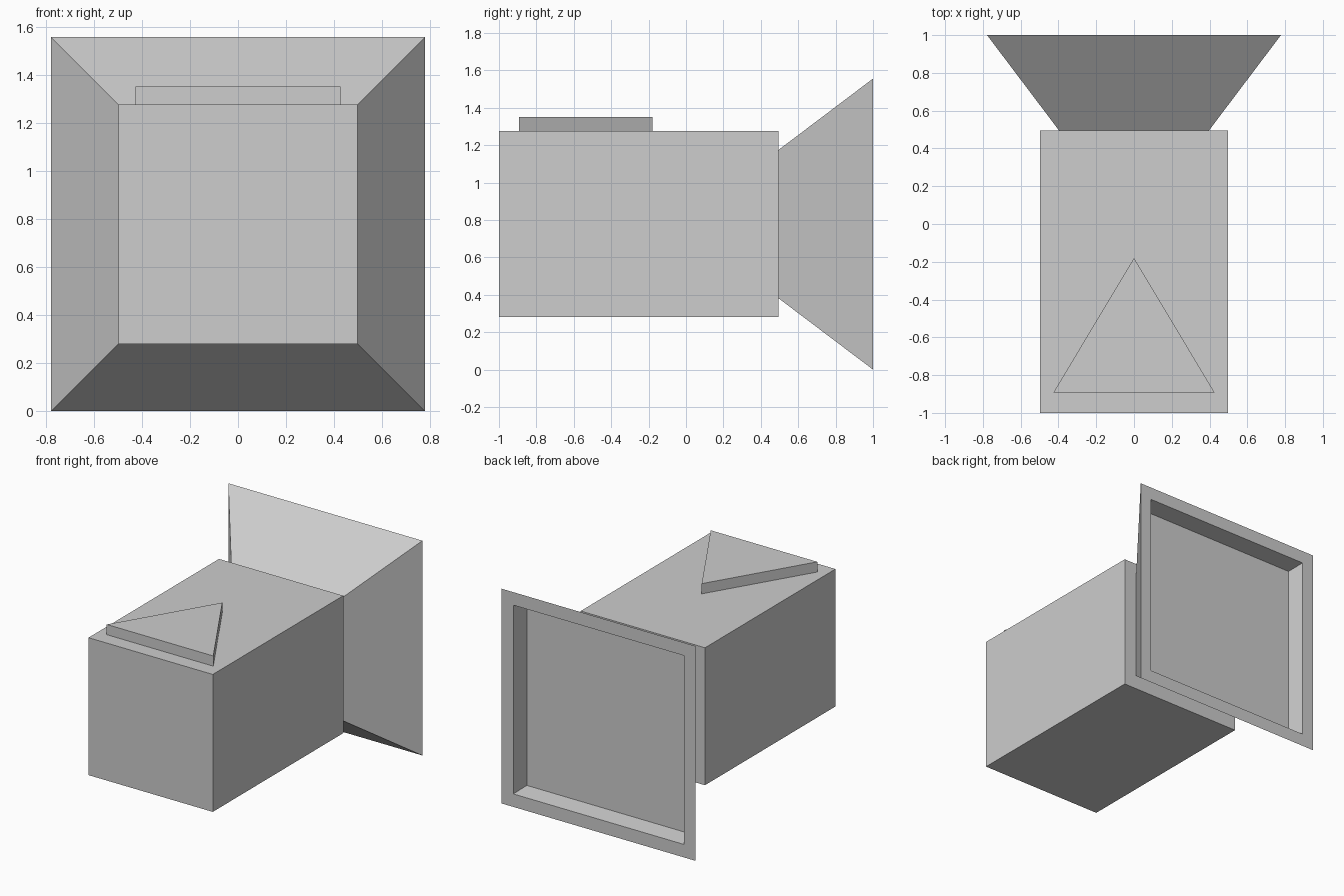
import bpy
import bmesh
from mathutils import Vector

if "Cube" in bpy.data.objects:
    bpy.data.objects.remove(bpy.data.objects["Cube"], do_unlink=True)

MID_Z = 0.778

grey = bpy.data.materials.new("mid_grey")
grey.use_nodes = True
grey.diffuse_color = (0.61, 0.61, 0.61, 1)
grey.node_tree.nodes["Principled BSDF"].inputs["Base Color"].default_value = (0.61, 0.61, 0.61, 1)


def finish(name, bm):
    bmesh.ops.recalc_face_normals(bm, faces=bm.faces)
    mesh = bpy.data.meshes.new(name)
    bm.to_mesh(mesh)
    bm.free()
    mesh.materials.append(grey)
    obj = bpy.data.objects.new(name, mesh)
    bpy.context.collection.objects.link(obj)
    return obj


def square_loft(name, sections):
    """Join square sections, each (y, half width), and cap both ends."""
    bm = bmesh.new()
    rings = [[bm.verts.new((sx * half, y, MID_Z + sz * half))
              for sx, sz in ((-1, -1), (1, -1), (1, 1), (-1, 1))]
             for y, half in sections]
    for a, b in zip(rings, rings[1:]):
        for i in range(4):
            j = (i + 1) % 4
            bm.faces.new((a[i], a[j], b[j], b[i]))
    bm.faces.new(rings[0])
    bm.faces.new(rings[-1])
    return finish(name, bm)


# Box body
square_loft("body", [(-1, 0.498), (0.494, 0.498)])

# Flared hood with a rim and a nearly straight-walled recess at the back
square_loft("lens_hood", [(0.494, 0.396), (1, 0.778), (1, 0.684), (0.867, 0.669)])

# Raised triangular marker on the top, pointing to the hood
bm = bmesh.new()
base = bm.faces.new([bm.verts.new((x, y, 1.276))
                     for x, y in ((-0.427, -0.893), (0.427, -0.893), (0, -0.18))])
top = bmesh.ops.extrude_face_region(bm, geom=[base])["geom"]
bmesh.ops.translate(bm, vec=Vector((0, 0, 0.074)),
                    verts=[g for g in top if isinstance(g, bmesh.types.BMVert)])
finish("up_marker", bm)
